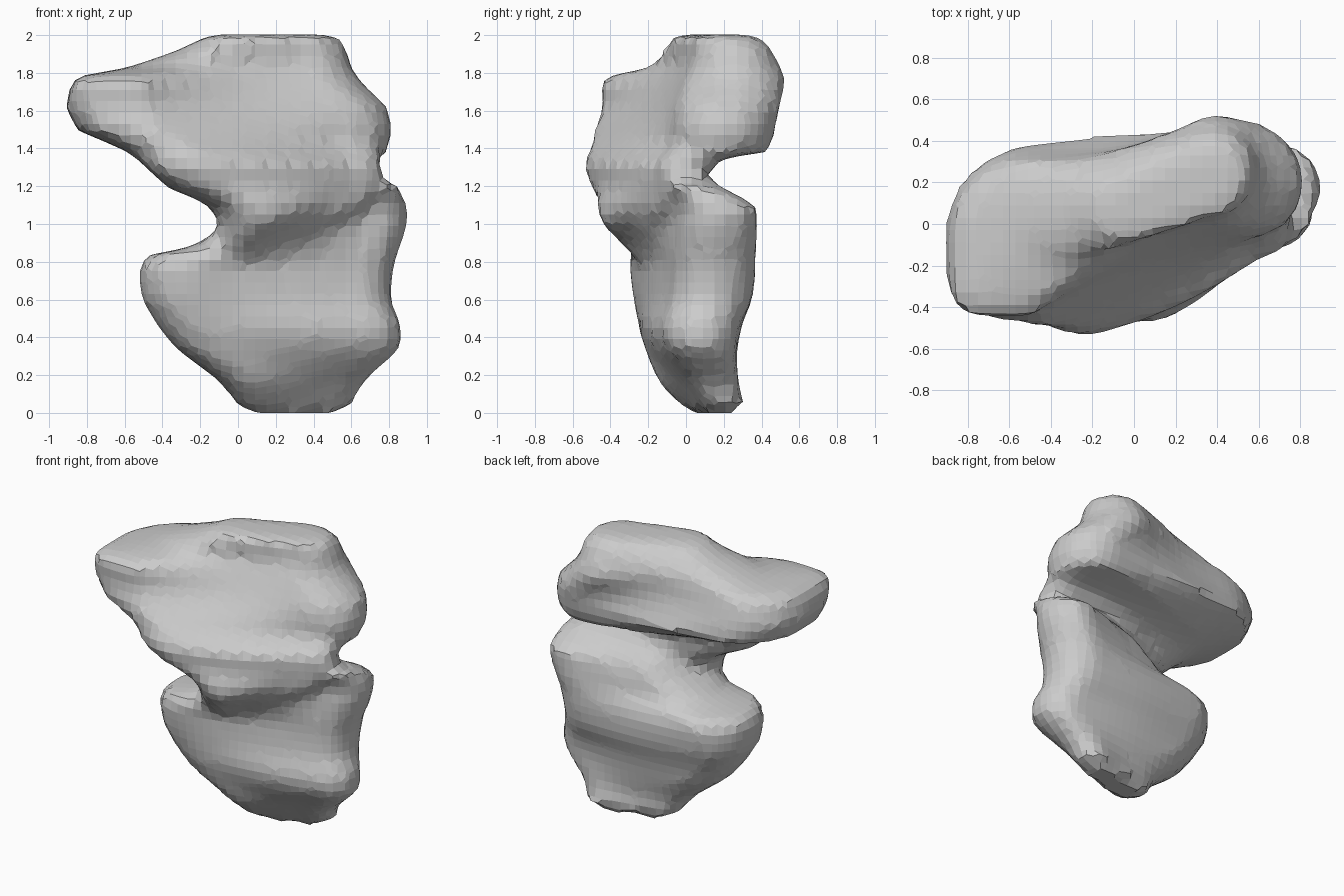
import bpy
import bmesh
import math

cube = bpy.data.objects.get("Cube")
if cube:
    bpy.data.objects.remove(cube, do_unlink=True)

# One flat stone colour
stone = bpy.data.materials.new("pale grey stone")
stone.use_nodes = True
stone_colour = (0.6, 0.6, 0.6, 1)
stone.diffuse_color = stone_colour
stone.node_tree.nodes["Principled BSDF"].inputs["Base Color"].default_value = stone_colour

# Horizontal sections, bottom to top: height, left end x, right end x,
# left centre y, right centre y, left radius, right radius, outward bow of the sides,
# power of the front left corner (lower is squarer)
LOWER_LOBE = [
    (0, .07, .52, .11, .18, .09, .08, 0, 1),
    (.05, -.01, .61, .09, .2, .13, .11, 0, 1),
    (.16, -.09, .66, .03, .15, .18, .13, 0, 1),
    (.34, -.33, .86, .01, .08, .23, .18, .02, .9),
    (.45, -.42, .87, 0, .07, .25, .2, .03, .9),
    (.6, -.51, .81, .01, .13, .29, .22, .02, .8),
    (.75, -.53, .82, .01, .15, .31, .22, .01, .8),
    (.83, -.5, .84, 0, .15, .3, .22, 0, .8),
    (.88, -.25, .86, -.03, .16, .28, .22, 0, .9),
    (1, -.04, .9, 0, .17, .27, .21, 0, 1),
    (1.1, .05, .9, 0, .18, .24, .2, 0, 1),
    (1.2, .25, .86, .01, .04, .15, .14, 0, 1),
]
UPPER_LOBE = [
    (.83, 0, .15, -.2, -.19, .07, .07, 0, 1),
    (.9, -.13, .3, -.17, -.12, .18, .15, .01, 1),
    (1, -.1, .5, -.2, -.08, .25, .18, .03, 1),
    (1.1, -.15, .68, -.22, -.03, .26, .16, .04, 1),
    (1.19, -.37, .75, -.25, -.01, .25, .14, .05, .9),
    (1.28, -.47, .76, -.28, -.02, .26, .13, .05, .8),
    (1.34, -.53, .76, -.24, 0, .3, .16, .05, .8),
    (1.385, -.59, .79, -.15, .19, .36, .26, .04, .75),
    (1.5, -.86, .82, -.04, .2, .44, .27, .01, .6),
    (1.62, -.91, .79, -.04, .22, .4, .28, -.04, .45),
    (1.775, -.88, .63, -.07, .26, .38, .28, -.07, .3),
    (1.83, -.58, .6, .06, .26, .24, .24, -.01, .8),
    (1.92, -.32, .58, .08, .25, .2, .21, .01, 1),
    (1.98, -.2, .54, .08, .22, .16, .19, .01, 1),
    (2.003, -.12, .47, .08, .21, .12, .13, 0, 1),
]

END_STEPS = 12
SIDE_STEPS = 8


def rounded_end(cx, cy, radius, start, front_power):
    """Half of a circle, counter-clockwise; its front quarter may be squarer."""
    points = []
    for step in range(END_STEPS + 1):
        angle = start + math.pi * step / END_STEPS
        c, s = math.cos(angle), math.sin(angle)
        power = front_power if s < 0 else 1
        points.append((cx + radius * math.copysign(abs(c) ** power, c),
                       cy + radius * math.copysign(abs(s) ** power, s)))
    return points


def side(first, last, bow):
    """Inner points of one long side."""
    points = []
    for step in range(1, SIDE_STEPS):
        t = step / SIDE_STEPS
        points.append((first[0] + (last[0] - first[0]) * t,
                       first[1] + (last[1] - first[1]) * t + bow * math.sin(math.pi * t)))
    return points


def section_outline(section):
    z, left, right, left_y, right_y, left_radius, right_radius, bow, corner = section
    right_end = rounded_end(right - right_radius, right_y, right_radius, -math.pi / 2, 1)
    left_end = rounded_end(left + left_radius, left_y, left_radius, math.pi / 2, corner)
    back = side(right_end[-1], left_end[0], bow)
    front = side(left_end[-1], right_end[0], -bow)
    return [(x, y, z) for x, y in right_end + back + left_end + front]


def cap(bm, ring):
    """Close an end ring with a fan."""
    centre = bm.verts.new(sum((v.co for v in ring), ring[0].co * 0) / len(ring))
    for a, b in zip(ring, ring[1:] + ring[:1]):
        bm.faces.new((centre, a, b))


def loft(bm, sections):
    rings = [[bm.verts.new(p) for p in section_outline(s)] for s in sections]
    for low, high in zip(rings, rings[1:]):
        for i in range(len(low)):
            j = (i + 1) % len(low)
            bm.faces.new((low[i], low[j], high[j], high[i]))
    cap(bm, rings[0][::-1])
    cap(bm, rings[-1])


# Two overlapping lobes, fused into one faceted rock
bm = bmesh.new()
loft(bm, LOWER_LOBE)
loft(bm, UPPER_LOBE)
bmesh.ops.recalc_face_normals(bm, faces=bm.faces)

mesh = bpy.data.meshes.new("rock_body")
bm.to_mesh(mesh)
bm.free()
mesh.materials.append(stone)
rock = bpy.data.objects.new("rock_body", mesh)
bpy.context.collection.objects.link(rock)

fuse = rock.modifiers.new("fuse lobes", "REMESH")
fuse.mode = "VOXEL"
fuse.voxel_size = 0.06
fuse.use_smooth_shade = False
